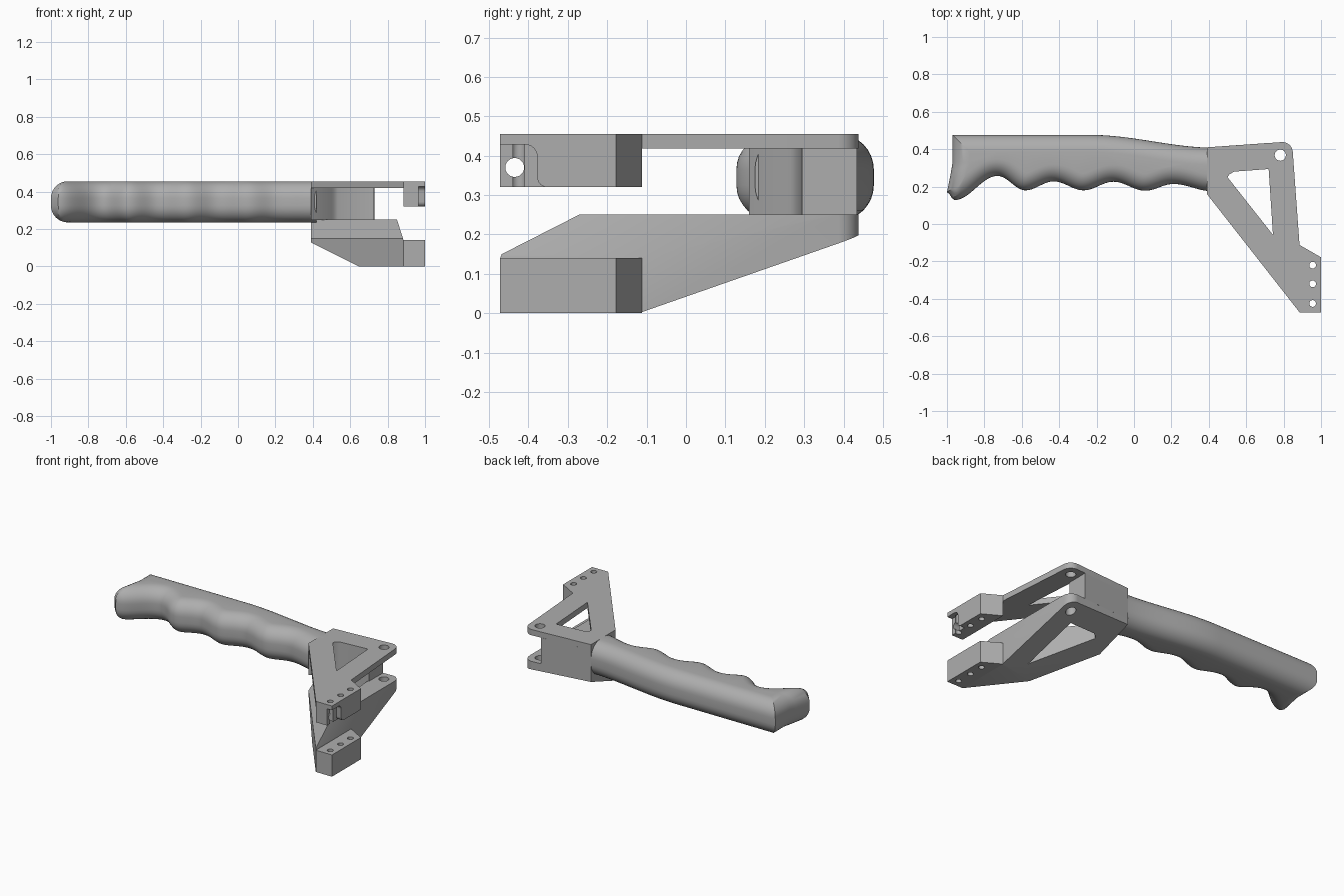
import bpy, bmesh, math
from mathutils import Vector

if "Cube" in bpy.data.objects:
    bpy.data.objects.remove(bpy.data.objects["Cube"])

grey = bpy.data.materials.new("plain_grey")
grey.use_nodes = True
grey.diffuse_color = (0.42, 0.42, 0.42, 1)
grey.node_tree.nodes["Principled BSDF"].inputs["Base Color"].default_value = grey.diffuse_color


def finish(name, bm):
    bmesh.ops.recalc_face_normals(bm, faces=bm.faces)
    mesh = bpy.data.meshes.new(name)
    bm.to_mesh(mesh)
    bm.free()
    mesh.materials.append(grey)
    ob = bpy.data.objects.new(name, mesh)
    bpy.context.collection.objects.link(ob)
    return ob


def activate(ob):
    bpy.ops.object.select_all(action='DESELECT')
    ob.select_set(True)
    bpy.context.view_layer.objects.active = ob


def loft(rings):
    """Join rings of equal length and close both ends."""
    bm = bmesh.new()
    rows = [[bm.verts.new(p) for p in ring] for ring in rings]
    n = len(rows[0])
    for a, b in zip(rows, rows[1:]):
        for j in range(n):
            k = (j + 1) % n
            bm.faces.new((a[j], a[k], b[k], b[j]))
    bm.faces.new(rows[0][::-1])
    bm.faces.new(rows[-1])
    return bm


def prism(outline, z0, z1):
    return loft([[(x, y, z) for x, y in outline] for z in (z0, z1)])


def arc(cx, cy, r, a0, a1, n=10):
    angles = [math.radians(a0 + (a1 - a0) * i / n) for i in range(n + 1)]
    return [(cx + r * math.cos(a), cy + r * math.sin(a)) for a in angles]


def slice_off(bm, point, normal):
    """Remove everything on the normal's side of a plane and cap the cut."""
    geom = bm.verts[:] + bm.edges[:] + bm.faces[:]
    bmesh.ops.bisect_plane(bm, geom=geom, plane_co=point, plane_no=normal, clear_outer=True)
    bmesh.ops.holes_fill(bm, edges=[e for e in bm.edges if e.is_boundary])


def cut(ob, bm):
    cutter = finish("cutter", bm)
    cutter.hide_render = True
    activate(ob)
    mod = ob.modifiers.new("cut", 'BOOLEAN')
    mod.operation, mod.solver, mod.object = 'DIFFERENCE', 'EXACT', cutter
    bpy.ops.object.modifier_apply(modifier=mod.name)
    bpy.data.objects.remove(cutter)


# Shared plan shapes of the two arms
corner = arc(0.793, 0.382, 0.056, 95, 4)
arm_plan = [(0.39, 0.16), (0.39, 0.41)] + corner + [(0.885, -0.112), (0.885, -0.472)]
tip_plan = [(0.885, -0.112), (1, -0.178), (1, -0.472), (0.885, -0.472)]
full_plan = arm_plan[:-1] + tip_plan
window = [(0.5, 0.25), (0.51, 0.265), (0.535, 0.28), (0.72, 0.294), (0.743, -0.058)]
pivot_hole = arc(0.782, 0.368, 0.03, 0, 345, 23)


def cut_window_and_pivot(ob):
    for shape in (window, pivot_hole):
        cut(ob, prism(shape, -0.1, 0.6))


def cut_tip_holes(ob):
    for y in (-0.22, -0.32, -0.425):
        cut(ob, prism(arc(0.955, y, 0.018, 0, 340, 17), -0.1, 0.6))


# Upper arm: thin plate with a thick tip
upper_arm = finish("upper_arm", prism(full_plan, 0.32, 0.455))
cut(upper_arm, prism([(0.2, -0.7), (0.885, -0.7), (0.885, 0.7), (0.2, 0.7)], 0.2, 0.418))
cut_window_and_pivot(upper_arm)
cut_tip_holes(upper_arm)

# Side pocket and cross hole in the upper tip, drawn in y and z
pocket = ([(-0.6, 0.2), (-0.6, 0.428)] + arc(-0.408, 0.398, 0.03, 90, 0, 6)
          + arc(-0.352, 0.346, 0.026, 180, 270, 6) + [(-0.352, 0.2)])
cross_hole = arc(-0.435, 0.37, 0.024, 0, 345, 23)
for shape, x0 in ((pocket, 0.965), (cross_hole, 0.8)):
    cut(upper_arm, loft([[(x, y, z) for y, z in shape] for x in (x0, 1.1)]))

# Lower arm: wedge with a rising underside and two sloped top faces
bm = prism(arm_plan, 0, 0.25)
slice_off(bm, Vector((0.885, -0.12, 0)), Vector((-0.064, 0.345, -1)))
diagonal = Vector((0.495, -0.632, 0)).normalized()
inward = Vector((-diagonal.y, diagonal.x, 0))
slice_off(bm, Vector((0.39, 0.16, 0.15)), Vector((0, 0, 0.096)) - inward * 0.1)
slice_off(bm, Vector((0.885, -0.112, 0.14)), Vector((0.11, 0, 0.035)))
lower_arm = finish("lower_arm", bm)
cut_window_and_pivot(lower_arm)

lower_tip = finish("lower_tip", prism(tip_plan, 0, 0.14))
cut_tip_holes(lower_tip)

# Solid body joining the two arms
body_plan = [(0.39, 0.16), (0.39, 0.41), (0.73, 0.434), (0.728, 0.294)] + window[3::-1]
bridge_body = finish("bridge_body", prism(body_plan, 0.249, 0.419))

# Grip: wavy outline, fully rounded over its top and bottom
finger_keys = [(-1, 0.17), (-0.96, 0.128), (-0.73, 0.257), (-0.58, 0.18), (-0.43, 0.228),
               (-0.27, 0.18), (-0.11, 0.226), (0.06, 0.178), (0.21, 0.214), (0.42, 0.175)]
back_keys = [(-1, 0.477), (-0.25, 0.477), (0.45, 0.407)]


def wave(keys, x):
    x = min(max(x, keys[0][0]), keys[-1][0])
    for (x0, y0), (x1, y1) in zip(keys, keys[1:]):
        if x <= x1:
            t = (1 - math.cos(math.pi * (x - x0) / (x1 - x0))) / 2
            return y0 + (y1 - y0) * t


def grip_ring(inset, z, n=110):
    """Outline moved inward by a constant distance."""
    def offset(keys, x, side):
        shifts = [inset * i / 8 for i in range(-8, 9)]
        return side * max(side * wave(keys, x + s) + math.sqrt(max(inset ** 2 - s * s, 0))
                          for s in shifts)

    def stations(start):
        return [start + inset + (0.42 - start - inset) * i / n for i in range(n + 1)]
    front = [(x, offset(finger_keys, x, 1), z) for x in stations(-1)]
    back = [(x, offset(back_keys, x, -1), z) for x in stations(-0.97)]
    end = [(-0.97 + inset, 0.33, z), (-0.978 + inset, 0.28 + inset * 0.4, z)]
    return front + back[::-1] + end


radius, mid_z, half = 0.09, 0.345, 0.11
rings = []
for side in (-1, 1):
    angles = [math.pi / 2 * i / 8 for i in range(9)]
    for a in (angles[::-1] if side < 0 else angles):
        z = mid_z + side * (half - radius + radius * math.sin(a))
        rings.append(grip_ring(radius * (1 - math.cos(a)), z))
grip = finish("grip", loft(rings))

# Smooth curved walls, keep real corners crisp
for ob in (upper_arm, lower_arm, lower_tip, bridge_body, grip):
    activate(ob)
    bpy.ops.object.shade_smooth_by_angle(angle=math.radians(32))
